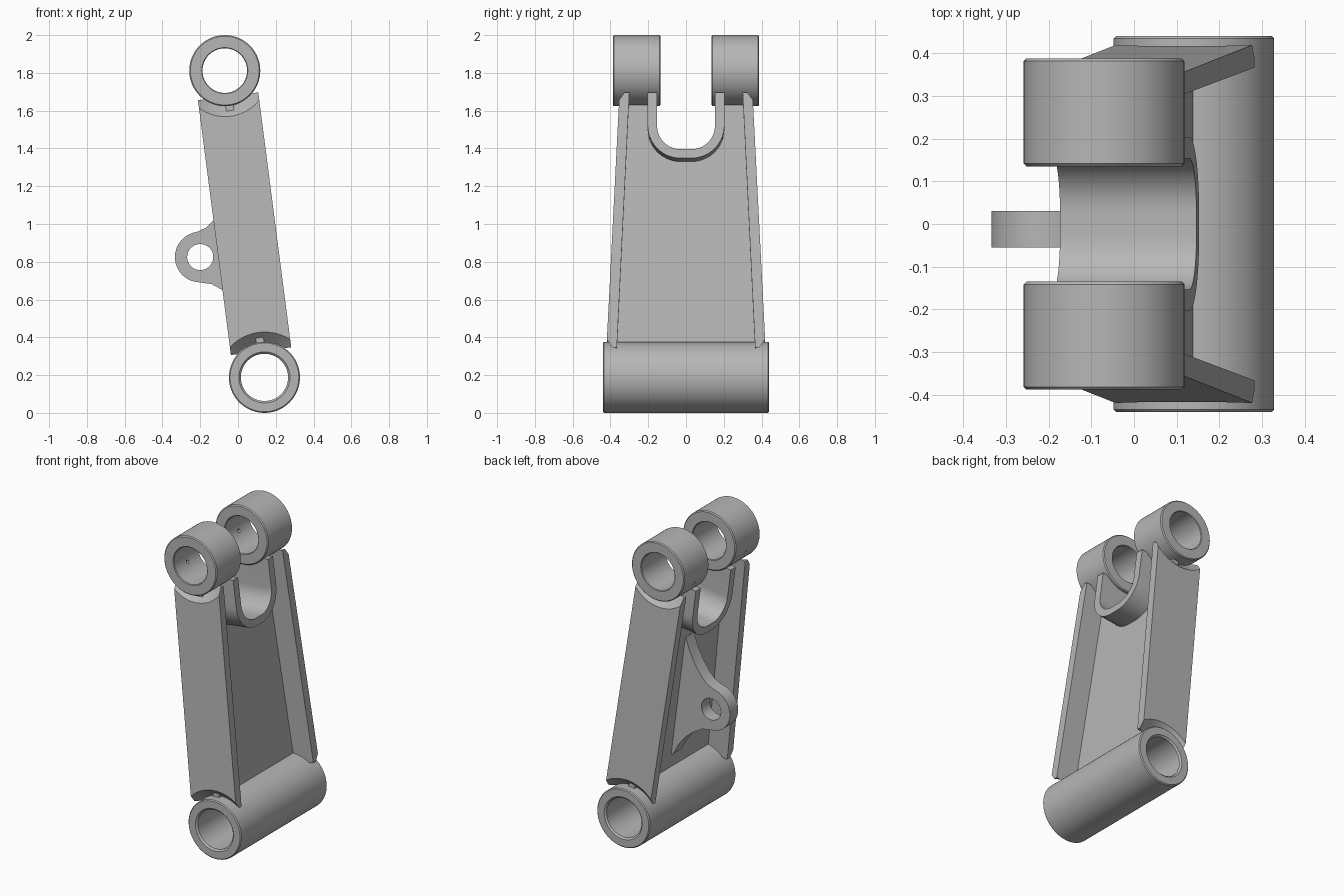
import bpy, bmesh, math
from mathutils import Vector

cube = bpy.data.objects.get("Cube")
if cube:
    bpy.data.objects.remove(cube, do_unlink=True)

grey = bpy.data.materials.new("steel grey")
grey.use_nodes = True
COLOR = (0.47, 0.47, 0.47, 1)
grey.diffuse_color = COLOR
grey.node_tree.nodes["Principled BSDF"].inputs["Base Color"].default_value = COLOR

# Link frame: w across the link, y sideways, t along it from lower to upper bore
LOW, HIGH = Vector((0.14, 0, 0.188)), Vector((-0.07, 0, 1.812))
AXIS = (HIGH - LOW).normalized()
ACROSS = Vector((AXIS.z, 0, -AXIS.x))
LENGTH = (HIGH - LOW).length
R = 0.188
HALF = 0.161


def link(w, y, t):
    return LOW + ACROSS * w + AXIS * t + Vector((0, y, 0))


def finish(bm, name):
    bmesh.ops.recalc_face_normals(bm, faces=bm.faces[:])
    mesh = bpy.data.meshes.new(name)
    bm.to_mesh(mesh)
    bm.free()
    mesh.materials.append(grey)
    obj = bpy.data.objects.new(name, mesh)
    bpy.context.collection.objects.link(obj)
    return obj


def prism(name, start, end):
    """Solid between two matching outlines."""
    bm = bmesh.new()
    a = [bm.verts.new(p) for p in start]
    b = [bm.verts.new(p) for p in end]
    bm.faces.new(a)
    bm.faces.new(b[::-1])
    for i in range(len(a)):
        j = (i + 1) % len(a)
        bm.faces.new((a[i], b[i], b[j], a[j]))
    return finish(bm, name)


def lathe(name, centre, profile, seg=72):
    """Revolve a closed (radius, y) profile about a sideways axis."""
    bm = bmesh.new()
    rings = []
    for k in range(seg):
        a = math.tau * k / seg
        rings.append([bm.verts.new(centre + Vector((r * math.cos(a), y, r * math.sin(a))))
                      for r, y in profile])
    n = len(profile)
    for k in range(seg):
        p, q = rings[k], rings[(k + 1) % seg]
        for i in range(n):
            j = (i + 1) % n
            bm.faces.new((p[i], p[j], q[j], q[i]))
    return finish(bm, name)


def disc(centre, y0, y1, r0, r1):
    """Solid cone or cylinder cutter along y."""
    def ring(r, y):
        return [centre + Vector((r * math.cos(math.tau * k / 72), y, r * math.sin(math.tau * k / 72)))
                for k in range(72)]
    return prism("cutter", ring(r0, y0), ring(r1, y1))


def cut(obj, cutter):
    cutter.hide_render = True
    mod = obj.modifiers.new("cut", "BOOLEAN")
    mod.operation, mod.solver, mod.object = "DIFFERENCE", "EXACT", cutter
    bpy.context.view_layer.objects.active = obj
    bpy.ops.object.modifier_apply(modifier=mod.name)
    bpy.data.objects.remove(cutter, do_unlink=True)


def tube(name, centre, y0, y1, bore, flare):
    c = 0.006
    obj = lathe(name, centre, [
        (R - c, y0), (R, y0 + c), (R, y1 - c), (R - c, y1),
        (bore + flare, y1), (bore, y1 - flare), (bore, y0 + flare), (bore + flare, y0)])
    # Small grease hole through the wall
    d = Vector((-0.91, 0, -0.42)).normalized()
    side = Vector((-d.z, 0, d.x))
    mid = centre + Vector((0, (y0 + y1) / 2, 0))
    ring = [side * 0.011 * math.cos(math.tau * k / 16) + Vector((0, 0.011 * math.sin(math.tau * k / 16), 0))
            for k in range(16)]
    cut(obj, prism("cutter", [mid + d * 0.08 + p for p in ring], [mid + d * 0.25 + p for p in ring]))
    return obj


parts = [tube("lower_tube", LOW, -0.44, 0.44, 0.125, 0.01)]

# Paired upper tubes and leaning side plates with bevelled saddle ends
T0, T1 = 0.14, LENGTH - 0.137
for s, side in ((1, "left"), (-1, "right")):
    y0, y1 = sorted((s * 0.135, s * 0.387))
    parts.append(tube("upper_tube_" + side, HIGH, y0, y1, 0.118, 0.004))

    def outline(w):
        return [link(w, s * y, t) for y, t in
                ((0.366, T0), (0.421, T0), (0.352, T1), (0.3, T1))]
    plate = prism("side_plate_" + side, outline(-HALF), outline(HALF))
    for centre, inner in ((LOW, 0.364), (HIGH, 0.302)):
        cut(plate, disc(centre, s * (inner - 0.03), s * (inner + 0.09), R - 0.03, R + 0.09))
    parts.append(plate)


def u_path(half, bottom, radius, top):
    """U curve in (y, t), running from the left leg to the right leg."""
    pts = [(-half, top)]
    for sx, a0 in ((-1, math.pi), (1, 1.5 * math.pi)):
        for k in range(15):
            a = a0 + math.pi / 2 * k / 14
            pts.append((sx * (half - radius) + radius * math.cos(a),
                        bottom + radius + radius * math.sin(a)))
    return pts + [(half, top)]


# U-shaped strap between the upper tubes
strap = u_path(0.153, 1.197, 0.125, T1) + u_path(0.203, 1.149, 0.175, T1)[::-1]
parts.append(prism("fork_strap", [link(-HALF, y, t) for y, t in strap],
                   [link(HALF, y, t) for y, t in strap]))

# Thin central web, notched to follow the strap
TOP = LENGTH - 0.16
web = [(-0.39, 0.16), (-0.325, TOP)] + u_path(0.18, 1.172, 0.15, TOP) + [(0.325, TOP), (0.39, 0.16)]
parts.append(prism("web_plate", [link(-0.02, y, t) for y, t in web],
                   [link(0.022, y, t) for y, t in web]))

# Drilled lug with flared roots on the web
eye = Vector((-0.2, 0, 0.825))
lug = [(0.02, 1.24), (-0.02, 1.24), (-0.045, 1.165), (-0.085, 1.085), (-0.13, 1.02), (-0.17, 0.98)]
for k in range(25):
    a = math.radians(98 + 170 * k / 24)
    lug.append((eye.x + 0.134 * math.cos(a), eye.z + 0.134 * math.sin(a)))
lug += [(-0.14, 0.682), (-0.085, 0.652), (-0.02, 0.6), (0.03, 0.54), (0.075, 0.46), (0.115, 0.46)]
lug_obj = prism("lug", [(x, -0.055, z) for x, z in lug], [(x, 0.03, z) for x, z in lug])
cut(lug_obj, disc(eye, -0.2, 0.2, 0.069, 0.069))
parts.append(lug_obj)

# Smooth curved surfaces, keep edges crisp
bpy.ops.object.select_all(action="DESELECT")
for obj in parts:
    obj.select_set(True)
bpy.context.view_layer.objects.active = parts[0]
bpy.ops.object.shade_smooth_by_angle(angle=math.radians(28))
